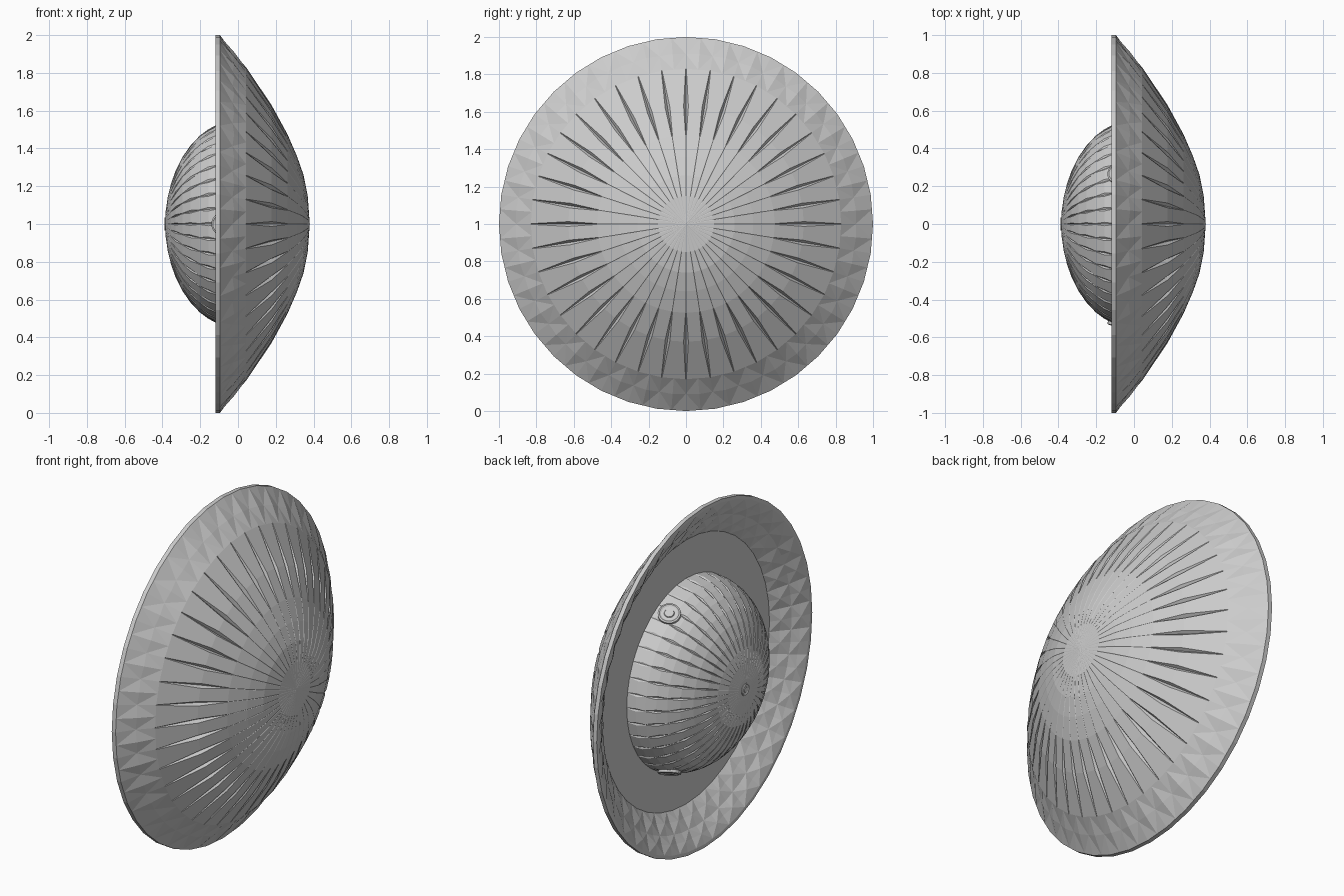
import bpy, bmesh, math
from mathutils import Vector, Matrix

if "Cube" in bpy.data.objects:
    bpy.data.objects.remove(bpy.data.objects["Cube"])

SEG = 40          # panels around the axis
CZ = 1.0          # height of the axis


def lathe(name, rows, facing, slit=False, star=False):
    """Revolve rows of (x, radius, seam offset, slit width) about the x axis.
    Seams can be sunk or raised; slits are narrow tapering grooves on the seams."""
    bm = bmesh.new()
    rings = []
    for i, (x, r, seam, w) in enumerate(rows):
        a, b = rows[max(i - 1, 0)], rows[min(i + 1, len(rows) - 1)]
        nx, nr = Vector((b[1] - a[1], a[0] - b[0])).normalized()
        if nx * facing < 0:
            nx, nr = -nx, -nr
        if r == 0:
            rings.append([bm.verts.new((x, 0, CZ))])
            continue
        fracs = (0, w, 0.5, 1 - w) if slit else (0, 0.5)
        ring = []
        for k in range(SEG):
            for f in fracs:
                d = seam if f == 0 else 0
                t = 2 * math.pi * (k + f) / SEG
                # panels stay flat between the seams
                q = r * math.cos(math.pi / SEG) / math.cos(2 * math.pi * (f - 0.5) / SEG) + nr * d
                ring.append(bm.verts.new((x + nx * d, q * math.sin(t), CZ + q * math.cos(t))))
        rings.append(ring)
    n = SEG * (4 if slit else 2)
    for i, (a, b) in enumerate(zip(rings, rings[1:])):
        for j in range(n):
            k = (j + 1) % n
            if len(a) == 1:
                bm.faces.new((a[0], b[k], b[j]))
            elif len(b) == 1:
                bm.faces.new((a[j], a[k], b[0]))
            elif star and (i + j) % 2:
                bm.faces.new((a[j], a[k], b[k]))
                bm.faces.new((a[j], b[k], b[j]))
            elif star:
                bm.faces.new((a[j], a[k], b[j]))
                bm.faces.new((a[k], b[k], b[j]))
            else:
                bm.faces.new((a[j], a[k], b[k], b[j]))
    bmesh.ops.recalc_face_normals(bm, faces=bm.faces)
    if sum(f.normal.x * f.calc_area() for f in bm.faces) * facing < 0:
        bmesh.ops.reverse_faces(bm, faces=bm.faces)
    me = bpy.data.meshes.new(name)
    bm.to_mesh(me)
    bm.free()
    ob = bpy.data.objects.new(name, me)
    bpy.context.collection.objects.link(ob)
    return ob


# front dish: fluted centre with long tapering slits
lathe("dish_front", [
    (0.38, 0, 0, 0.1), (0.369, 0.15, -0.001, 0.15), (0.347, 0.26, -0.002, 0.08),
    (0.312, 0.36, -0.002, 0.05), (0.262, 0.475, -0.001, 0.03), (0.178, 0.63, -0.022, 0.13),
    (0.043, 0.83, 0, 0.015)], 1, slit=True)

# faceted outer band of the dish
lathe("dish_outer_band", [
    (0.043, 0.83, 0, 0), (-0.02, 0.915, -0.012, 0), (-0.095, 1.0, 0, 0)], 1, star=True)

# thin rim edge
lathe("rim", [(-0.095, 1.0, 0, 0), (-0.12, 1.0, 0, 0), (-0.12, 0.98, 0, 0)], -1)

# two rows of faceted panels sloping in behind the rim
lathe("inner_band", [
    (-0.12, 0.98, 0, 0), (-0.09, 0.93, 0.012, 0), (-0.067, 0.885, 0, 0),
    (-0.03, 0.83, 0.012, 0), (0.0, 0.775, 0, 0)], -1, star=True)

# recessed flat back plate
lathe("back_plate", [(0.0, 0.775, 0, 0), (0.0, 0.5, 0, 0)], -1)

# ribbed rear dome with shallow tapering grooves, row by row
dome = []
for i, deg in enumerate((0, 8, 16, 24, 32, 41, 50, 59, 67, 75)):
    t = math.radians(deg)
    deep = i % 2 == 1
    dome.append((-0.385 * math.sin(t), 0.55 * math.cos(t),
                 -0.007 if deep and i < 8 else -0.001, 0.12 if deep else 0.03))
dome += [(-0.384, 0.06, 0, 0.2), (-0.385, 0, 0, 0.1)]
lathe("rear_dome", dome, -1, slit=True)


def round_port(name, centre, direction, r):
    """Small stepped ring with a button, facing along direction."""
    prof = [(1.0, -0.3), (1.0, 0.1), (0.85, 0.16), (0.72, 0.08),
            (0.45, 0.08), (0.4, 0.16), (0.0, 0.16)]
    bm = bmesh.new()
    vs = [bm.verts.new((p * r, 0, h * r)) for p, h in prof]
    es = [bm.edges.new(e) for e in zip(vs, vs[1:])]
    bmesh.ops.spin(bm, geom=vs + es, axis=(0, 0, 1), cent=(0, 0, 0),
                   angle=2 * math.pi, steps=20, use_duplicate=False)
    bmesh.ops.remove_doubles(bm, verts=bm.verts, dist=1e-5)
    bmesh.ops.recalc_face_normals(bm, faces=bm.faces)
    me = bpy.data.meshes.new(name)
    bm.to_mesh(me)
    bm.free()
    ob = bpy.data.objects.new(name, me)
    rot = Vector(direction).to_track_quat('Z', 'Y').to_matrix().to_4x4()
    ob.matrix_world = Matrix.Translation(centre) @ rot
    bpy.context.collection.objects.link(ob)


# three ports around the dome and one at its tip
for k in range(3):
    t = math.radians(180 + 120 * k)
    y, z = math.cos(t), math.sin(t)
    round_port(f"side_port_{k + 1}", (-0.08, 0.538 * y, CZ + 0.538 * z),
               (-0.28, y, z), 0.062)
round_port("tip_port", (-0.384, 0, CZ), (-1, 0, 0), 0.035)
